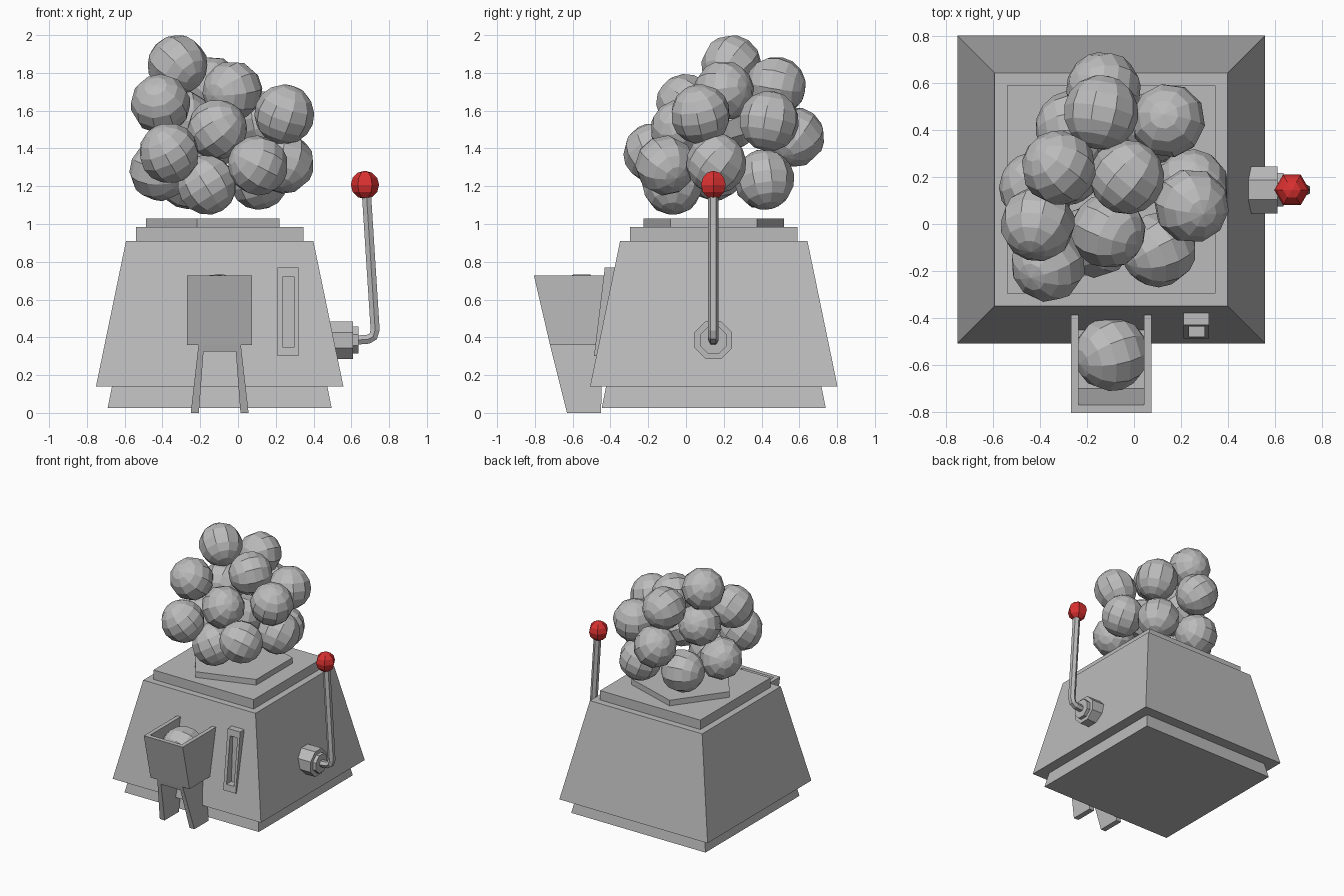
import bpy, bmesh, math, random
from mathutils import Matrix, Vector

random.seed(4)
if "Cube" in bpy.data.objects:
    bpy.data.objects.remove(bpy.data.objects["Cube"], do_unlink=True)


def material(name, rgb):
    m = bpy.data.materials.new(name)
    m.use_nodes = True
    m.diffuse_color = (*rgb, 1)
    m.node_tree.nodes["Principled BSDF"].inputs["Base Color"].default_value = (*rgb, 1)
    return m


GREY = material("light grey", (0.5, 0.5, 0.5))
RED = material("knob red", (0.7, 0.03, 0.03))
CX, CY = -0.097, 0.147          # axis of the cabinet


def finish(name, bm, mat=GREY):
    bmesh.ops.recalc_face_normals(bm, faces=bm.faces)
    mesh = bpy.data.meshes.new(name)
    bm.to_mesh(mesh)
    bm.free()
    mesh.materials.append(mat)
    obj = bpy.data.objects.new(name, mesh)
    bpy.context.collection.objects.link(obj)
    return obj


def block(name, z0, rect0, z1, rect1):
    """Tapered block between two rectangles (x min, x max, y min, y max)."""
    bm = bmesh.new()
    rings = []
    for z, (xa, xb, ya, yb) in ((z0, rect0), (z1, rect1)):
        rings.append([bm.verts.new((x, y, z))
                      for x, y in ((xa, ya), (xb, ya), (xb, yb), (xa, yb))])
    low, high = rings
    bm.faces.new(low)
    bm.faces.new(high)
    for i in range(4):
        j = (i + 1) % 4
        bm.faces.new((low[i], low[j], high[j], high[i]))
    return finish(name, bm)


def square(half):
    return (CX - half, CX + half, CY - half, CY + half)


def prism(name, sides, radius, depth, matrix):
    bm = bmesh.new()
    bmesh.ops.create_cone(bm, cap_ends=True, segments=sides, radius1=radius,
                          radius2=radius, depth=depth, matrix=matrix)
    return finish(name, bm)


def ball(name, center, radius, segments, rings, turn, mat=GREY):
    bm = bmesh.new()
    bmesh.ops.create_uvsphere(bm, u_segments=segments, v_segments=rings, radius=radius,
                              matrix=Matrix.Translation(center) @ turn)
    return finish(name, bm, mat)


def cut(targets, cutter):
    for obj in targets:
        mod = obj.modifiers.new("cut", 'BOOLEAN')
        mod.operation = 'DIFFERENCE'
        mod.solver = 'EXACT'
        mod.object = cutter
        bpy.context.view_layer.objects.active = obj
        bpy.ops.object.modifier_apply(modifier=mod.name)
    bpy.data.objects.remove(cutter, do_unlink=True)


# Cabinet
block("base_plinth", 0.025, square(0.593), 0.14, square(0.57))
body = block("cabinet_body", 0.14, square(0.655), 0.91, square(0.496))
block("top_plate", 0.91, square(0.443), 0.985, square(0.443))
prism("globe_seat", 5, 0.39, 0.045,
      Matrix.Translation((CX, CY, 1.0075)) @ Matrix.Rotation(math.pi / 2, 4, 'Z'))
seat = bpy.data.objects["globe_seat"]
# Turn the five-sided seat so that one corner points to -x
corner = seat.data.vertices[0].co
angle = math.pi - math.atan2(corner.y - CY, corner.x - CX)
pivot = Matrix.Translation((CX, CY, 0))
seat.data.transform(pivot @ Matrix.Rotation(angle, 4, 'Z') @ pivot.inverted())

# Coin slot, recessed through its plate
plate = block("coin_slot_plate", 0.30, (0.21, 0.32, -0.487, -0.44),
              0.77, (0.21, 0.32, -0.43, -0.37))
cut([plate, body], block("slot_cutter", 0.35, (0.235, 0.30, -0.6, -0.42),
                         0.72, (0.235, 0.30, -0.6, -0.40)))

# Open delivery tray and its legs
tray = block("tray", 0.36, (CX - 0.172, CX + 0.172, -0.72, -0.44),
             0.727, (CX - 0.172, CX + 0.172, -0.805, -0.385))
cut([tray], block("tray_cutter", 0.42, (CX - 0.14, CX + 0.14, -0.70, -0.3),
                  0.74, (CX - 0.14, CX + 0.14, -0.773, -0.3)))
for side, label in ((-1, "right"), (1, "left")):
    def span(inner, outer, ya, yb):
        a, b = sorted((CX + side * inner, CX + side * outer))
        return (a, b, ya, yb)
    block("tray_leg_" + label, 0, span(0.11, 0.153, -0.63, -0.45),
          0.36, span(0.083, 0.112, -0.72, -0.44))
block("tray_leg_bridge", 0.325, (CX - 0.09, CX + 0.09, -0.711, -0.44),
      0.36, (CX - 0.09, CX + 0.09, -0.72, -0.44))

# Lever hub, rod and knob
HUB_Y, HUB_Z = 0.145, 0.385
for name, radius, x0, x1 in (("lever_hub", 0.108, 0.44, 0.61),
                             ("lever_collar", 0.077, 0.60, 0.637)):
    turn = Matrix.Rotation(math.pi / 2, 4, 'Y') @ Matrix.Rotation(math.pi / 8, 4, 'Z')
    prism(name, 8, radius, x1 - x0,
          Matrix.Translation(((x0 + x1) / 2, HUB_Y, HUB_Z)) @ turn)

curve = bpy.data.curves.new("lever_rod", 'CURVE')
curve.dimensions = '3D'
curve.bevel_depth = 0.028
curve.bevel_resolution = 1
curve.use_fill_caps = True
path = ((0.62, 0.385), (0.69, 0.39), (0.716, 0.405), (0.726, 0.44), (0.68, 1.16))
spline = curve.splines.new('POLY')
spline.points.add(len(path) - 1)
for point, (x, z) in zip(spline.points, path):
    point.co = (x, HUB_Y, z, 1)
spline.use_smooth = False
curve.materials.append(GREY)
bpy.context.collection.objects.link(bpy.data.objects.new("lever_rod", curve))
ball("lever_knob", (0.672, HUB_Y, 1.207), 0.075, 6, 6, Matrix.Rotation(math.pi / 6, 4, 'Z'), RED)

# Heap of faceted balls, plus one in the tray
centers = (
    (-0.32, 0.24, 1.842), (-0.41, 0.0, 1.635), (-0.03, 0.2, 1.705), (0.245, 0.077, 1.58),
    (-0.11, -0.03, 1.5), (-0.365, -0.173, 1.375), (0.105, -0.11, 1.31), (-0.165, -0.07, 1.207),
    (-0.415, 0.15, 1.28), (0.245, 0.16, 1.32), (-0.14, 0.475, 1.73), (0.145, 0.44, 1.545),
    (-0.13, 0.575, 1.46), (0.11, 0.415, 1.235), (-0.26, 0.41, 1.235), (-0.29, 0.24, 1.55),
    (CX, -0.553, 0.58),
)
for i, center in enumerate(centers):
    axis = Vector([random.uniform(-1, 1) for _ in range(3)]).normalized()
    turn = Matrix.Rotation(random.uniform(0, math.tau), 4, axis)
    name = "tray_ball" if i == len(centers) - 1 else f"ball_{i + 1}"
    ball(name, center, 0.16, 10, 8, turn)
